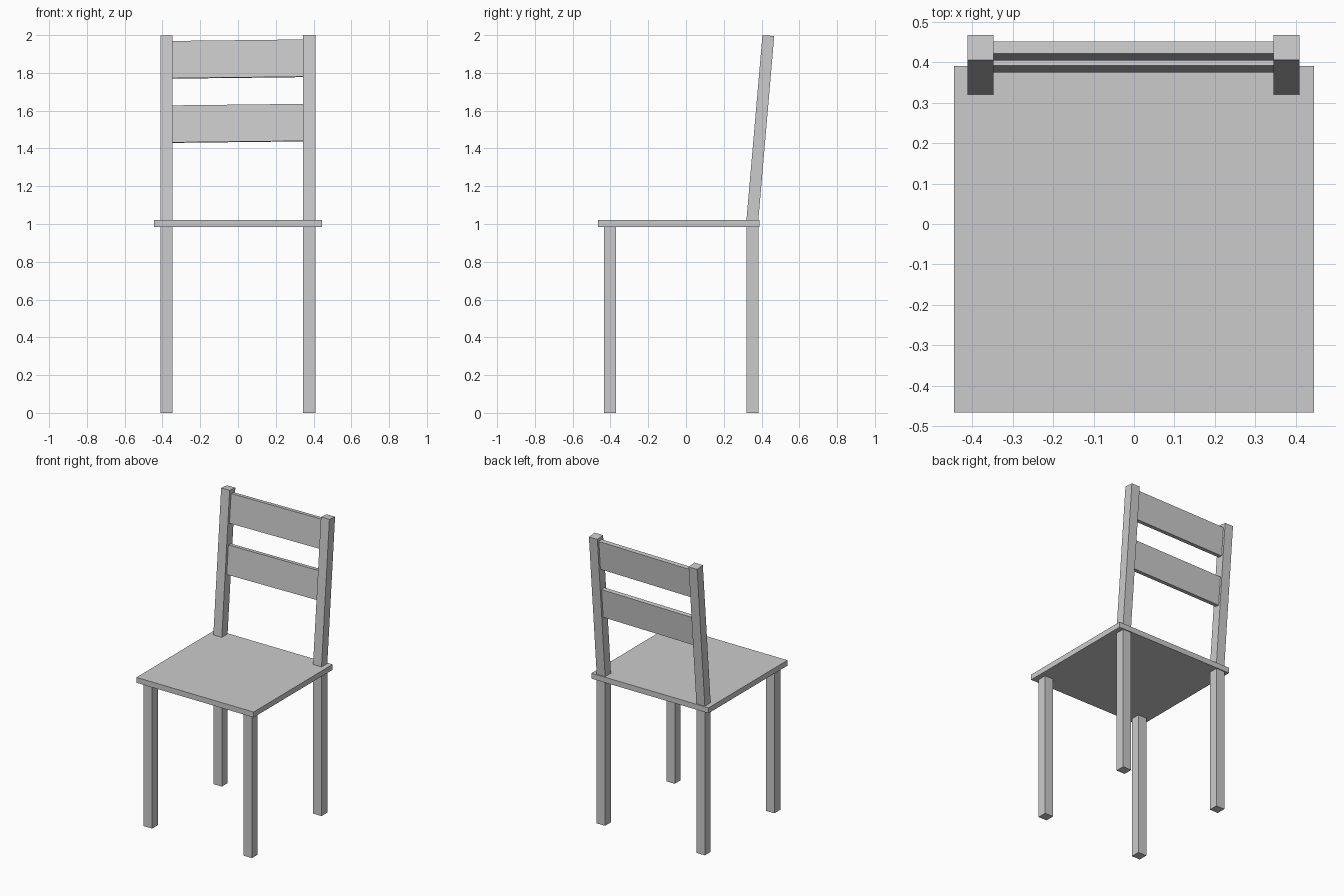
import bpy, bmesh

if "Cube" in bpy.data.objects:
    bpy.data.objects.remove(bpy.data.objects["Cube"])

SLOPE = 0.0867  # backward lean of the backrest


def prism(name, x0, x1, profile, lift=0.0):
    """Extrude a (y, z) side profile from x0 to x1; lift skews the ends in z."""
    bm = bmesh.new()
    a = [bm.verts.new((x0, y, z - lift)) for y, z in profile]
    b = [bm.verts.new((x1, y, z + lift)) for y, z in profile]
    bm.faces.new(a)
    bm.faces.new(b[::-1])
    n = len(profile)
    for i in range(n):
        j = (i + 1) % n
        bm.faces.new((a[i], b[i], b[j], a[j]))
    bmesh.ops.recalc_face_normals(bm, faces=bm.faces)
    me = bpy.data.meshes.new(name)
    bm.to_mesh(me)
    bm.free()
    ob = bpy.data.objects.new(name, me)
    bpy.context.collection.objects.link(ob)
    return ob


def rect(y0, y1, z0, z1):
    return [(y0, z0), (y1, z0), (y1, z1), (y0, z1)]


def front_y(z):
    return 0.32 + SLOPE * (z - 1.02)


# Seat board
prism("seat", -0.444, 0.444, rect(-0.465, 0.39, 0.985, 1.022))

# Legs and leaning back posts on each side
for side, xa, xb, top in (("left", -0.411, -0.347, 1.997),
                          ("right", 0.345, 0.409, 2.0)):
    prism(f"front_leg_{side}", xa, xb, rect(-0.434, -0.371, 0, 0.985))
    prism(f"rear_leg_{side}", xa, xb, rect(0.32, 0.383, 0, 0.985))
    yt = front_y(top)
    prism(f"back_post_{side}", xa, xb,
          [(0.32, 1.022), (0.383, 1.022),
           (yt + 0.062, top - 0.062 * SLOPE), (yt, top)])

# Two slightly skewed back slats, inset between the posts
for name, z0, z1 in (("upper_slat", 1.776, 1.973), ("lower_slat", 1.436, 1.632)):
    y0, y1, t = front_y(z0) + 0.018, front_y(z1) + 0.018, 0.03
    prism(name, -0.347, 0.345,
          [(y0, z0), (y0 + t, z0 - t * SLOPE),
           (y1 + t, z1 - t * SLOPE), (y1, z1)], lift=0.004)
